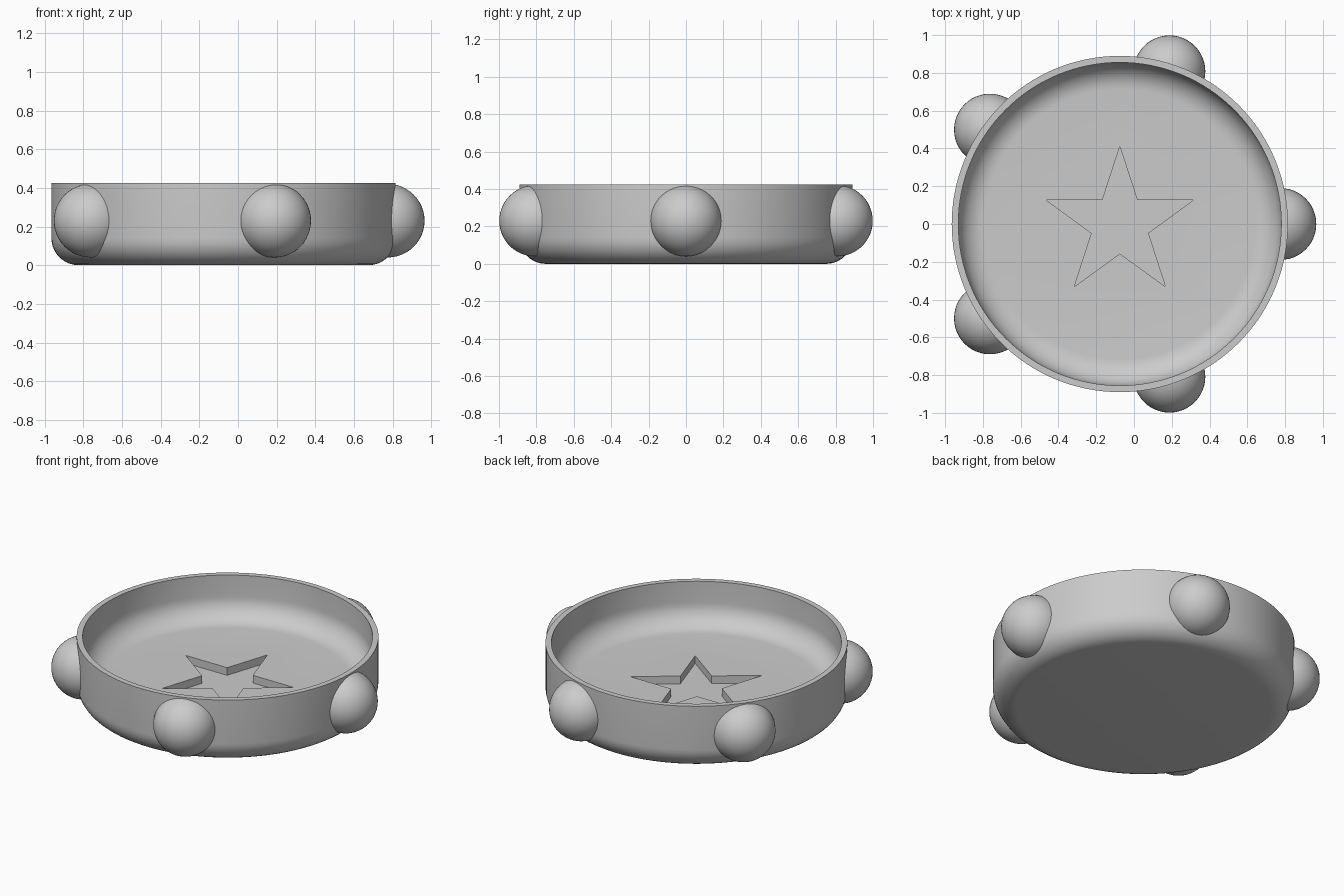
import bpy, bmesh, math
from mathutils import Vector

CENTRE_X = -0.075
HEIGHT, RADIUS, WALL = 0.425, 0.89, 0.035
FLOOR_Z, STAR_DEPTH, FILLET = 0.148, 0.05, 0.14
BALL_RADIUS, BALL_RING, BALL_Z = 0.19, 0.85, 0.23

cube = bpy.data.objects.get("Cube")
if cube:
    bpy.data.objects.remove(cube, do_unlink=True)

grey = bpy.data.materials.new("plain grey")
grey.use_nodes = True
colour = (0.6, 0.6, 0.6, 1)
grey.diffuse_color = colour
grey.node_tree.nodes["Principled BSDF"].inputs["Base Color"].default_value = colour


def add_object(name, bm):
    bmesh.ops.recalc_face_normals(bm, faces=bm.faces)
    mesh = bpy.data.meshes.new(name)
    bm.to_mesh(mesh)
    bm.free()
    mesh.materials.append(grey)
    obj = bpy.data.objects.new(name, mesh)
    bpy.context.collection.objects.link(obj)
    return obj


def fillet(radius, z, size, steps=10):
    """Quarter round from a flat bottom up to a vertical wall."""
    arc = [math.radians(90) * i / steps for i in range(steps + 1)]
    return [(radius - size + size * math.sin(a), z + size - size * math.cos(a)) for a in arc]


def lathe(name, profile, segments=128):
    """Revolve a profile and cap its two open ends with flat discs."""
    bm = bmesh.new()
    rings = []
    for r, z in profile:
        angles = [math.tau * i / segments for i in range(segments)]
        rings.append([bm.verts.new((CENTRE_X + r * math.cos(a), r * math.sin(a), z)) for a in angles])
    for low, high in zip(rings, rings[1:]):
        for i in range(segments):
            j = (i + 1) % segments
            bm.faces.new((low[i], low[j], high[j], high[i]))
    bm.faces.new(rings[0])
    bm.faces.new(rings[-1])
    return add_object(name, bm)


def cut(obj, cutter):
    mod = obj.modifiers.new("cut", 'BOOLEAN')
    mod.operation, mod.solver, mod.object = 'DIFFERENCE', 'EXACT', cutter
    activate(obj)
    bpy.ops.object.modifier_apply(modifier=mod.name)


def activate(obj):
    bpy.ops.object.select_all(action='DESELECT')
    obj.select_set(True)
    bpy.context.view_layer.objects.active = obj


def smooth(obj):
    activate(obj)
    bpy.ops.object.shade_smooth_by_angle(angle=math.radians(30))


# Dish: rounded outer wall, flat rim, rounded inner wall and flat floor
outer = fillet(RADIUS, 0, FILLET) + [(RADIUS, HEIGHT)]
inner = [(RADIUS - WALL, HEIGHT)] + fillet(RADIUS - WALL, FLOOR_Z, FILLET)[::-1]
dish = lathe("dish", outer + inner)

# Star-shaped recess in the floor
bm = bmesh.new()
points = []
for i in range(10):
    a = math.radians(90 + 36 * i)
    r = 0.41 if i % 2 == 0 else 0.157
    points.append(bm.verts.new((CENTRE_X + r * math.cos(a), r * math.sin(a), FLOOR_Z - STAR_DEPTH)))
base = bm.faces.new(points)
top = bmesh.ops.extrude_face_region(bm, geom=[base])
bmesh.ops.translate(bm, vec=Vector((0, 0, 0.15)),
                    verts=[v for v in top["geom"] if isinstance(v, bmesh.types.BMVert)])
star_cutter = add_object("star_cutter", bm)
cut(dish, star_cutter)
smooth(dish)

# Five balls around the wall, trimmed so none reaches the hollow
trim_cutter = lathe("trim_cutter", fillet(RADIUS - 0.01, 0.01, FILLET) + [(RADIUS - 0.01, HEIGHT + 0.1)])
for i in range(5):
    a = math.radians(72 * i)
    bm = bmesh.new()
    bmesh.ops.create_uvsphere(bm, u_segments=48, v_segments=24, radius=BALL_RADIUS)
    bmesh.ops.translate(bm, verts=bm.verts, vec=(
        CENTRE_X + BALL_RING * math.cos(a), BALL_RING * math.sin(a), BALL_Z))
    ball = add_object(f"ball_{i + 1}", bm)
    cut(ball, trim_cutter)
    smooth(ball)

for cutter in (star_cutter, trim_cutter):
    bpy.data.objects.remove(cutter, do_unlink=True)
